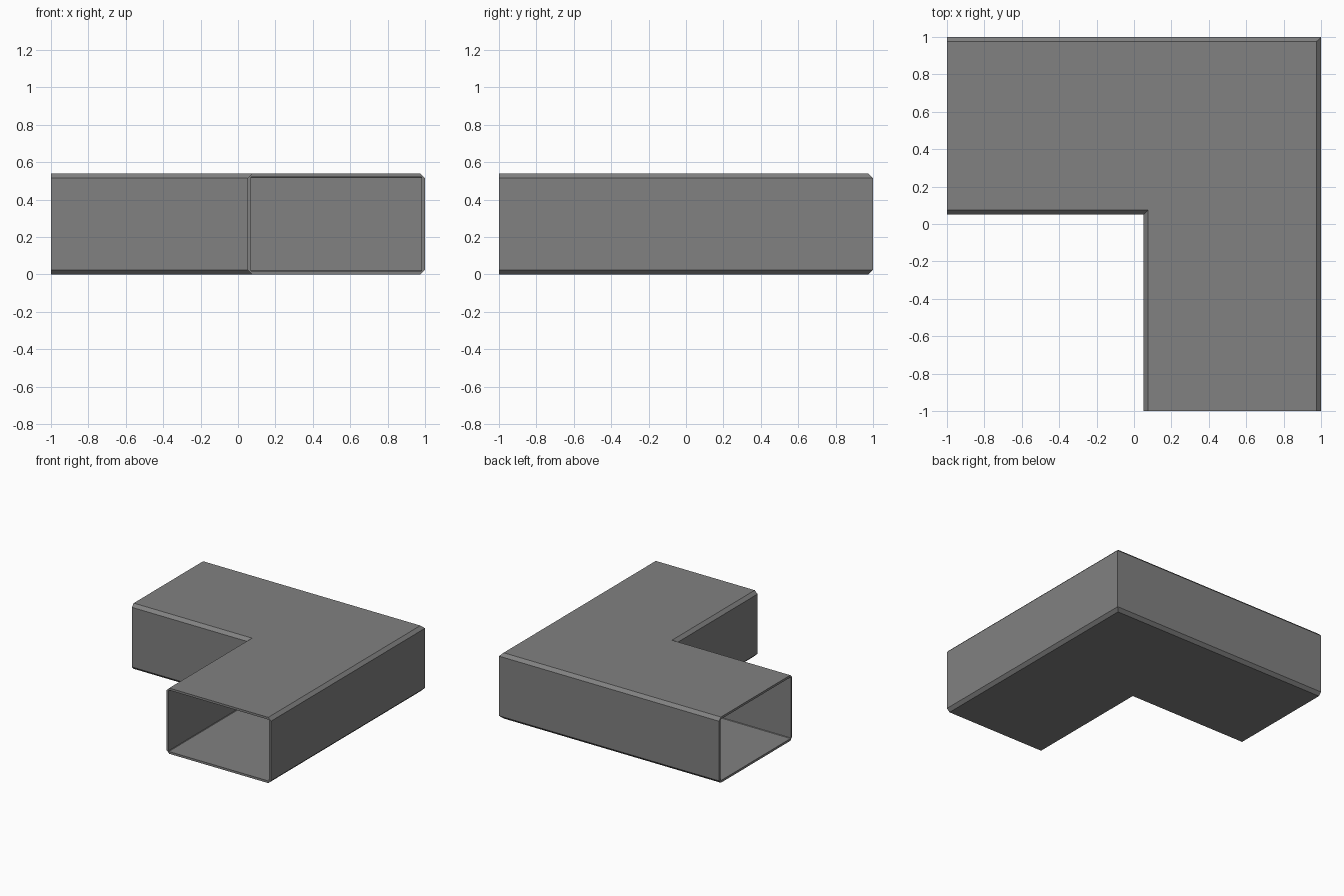
import bpy, bmesh

if "Cube" in bpy.data.objects:
    bpy.data.objects.remove(bpy.data.objects["Cube"])

W, H, C = 0.95, 0.54, 0.025   # duct width, height, corner chamfer
T = 0.018                     # wall thickness

grey = bpy.data.materials.new("duct grey")
grey.diffuse_color = (0.22, 0.22, 0.22, 1)
grey.use_nodes = True
grey.node_tree.nodes["Principled BSDF"].inputs["Base Color"].default_value = grey.diffuse_color

# Cross-sections as (distance in from the outer side, height)
outer = [(C, 0), (W - C, 0), (W, C), (W, H - C), (W - C, H), (C, H), (0, H - C), (0, C)]
k = 0.004  # tiny corner cut on the inside
a, b, lo, hi = T, W - T, T, H - T
inner = [(a + k, lo), (b - k, lo), (b, lo + k), (b, hi - k),
         (b - k, hi), (a + k, hi), (a, hi - k), (a, lo + k)]


def stations(bm, profile):
    """Profile at the left end, the mitred corner and the front end."""
    return [[bm.verts.new(f(d, z)) for d, z in profile] for f in (
        lambda d, z: (-1, 1 - d, z),
        lambda d, z: (1 - d, 1 - d, z),
        lambda d, z: (1 - d, -1, z))]


def bridge(bm, r, s):
    n = len(r)
    for i in range(n):
        j = (i + 1) % n
        bm.faces.new((r[i], r[j], s[j], s[i]))


# Hollow L-shaped duct with open ends
bm = bmesh.new()
o, n = stations(bm, outer), stations(bm, inner)
for rings in (o, n):
    bridge(bm, rings[0], rings[1])
    bridge(bm, rings[1], rings[2])
# Rims at both openings
bridge(bm, o[0], n[0])
bridge(bm, o[2], n[2])
bmesh.ops.recalc_face_normals(bm, faces=bm.faces[:])

mesh = bpy.data.meshes.new("corner_duct")
bm.to_mesh(mesh)
bm.free()
mesh.materials.append(grey)
bpy.context.collection.objects.link(bpy.data.objects.new("corner_duct", mesh))
